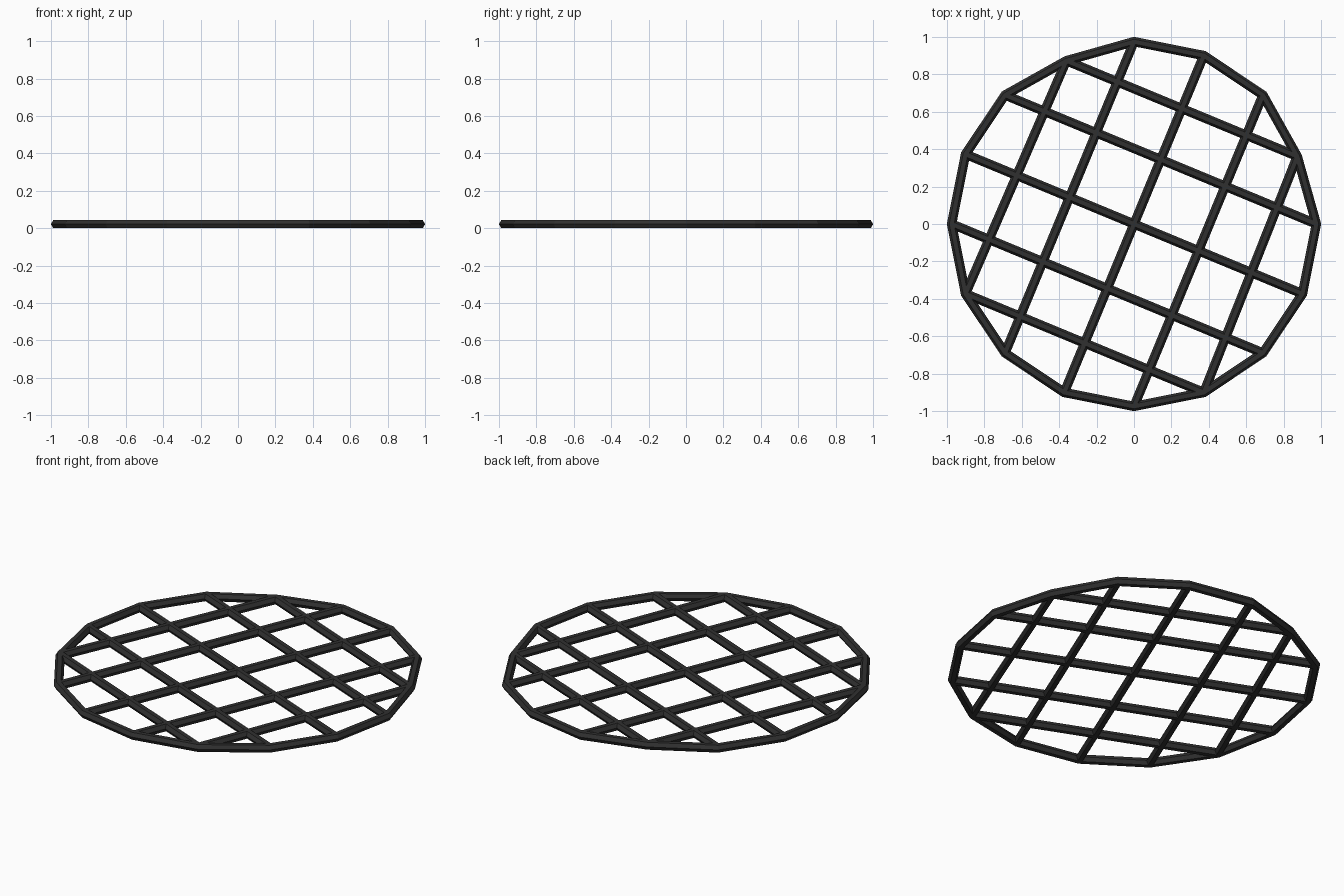
import bpy, bmesh, math
from mathutils import Vector

if "Cube" in bpy.data.objects:
    bpy.data.objects.remove(bpy.data.objects["Cube"])

R, T = 0.975, 0.025                 # ring radius, bar radius (hexagonal)
Z = T * math.cos(math.pi / 6)


def node(deg):
    # two ring corners sit slightly inward
    r = 0.945 if deg % 360 in (22.5, 112.5) else R
    a = math.radians(deg)
    return Vector((r * math.cos(a), r * math.sin(a), Z))


def sweep(name, pts, closed):
    """Sweep a flat-topped hexagon along points with mitred corners."""
    bm = bmesh.new()
    n, rings = len(pts), []
    for i, p in enumerate(pts):
        nxt = pts[(i + 1) % n] if closed or i < n - 1 else None
        prv = pts[i - 1] if closed or i > 0 else None
        d1 = (nxt - p).normalized() if nxt else (p - prv).normalized()
        d0 = (p - prv).normalized() if prv else d1
        t = (d0 + d1).normalized()
        side = Vector((t.y, -t.x, 0)) / t.dot(d1)
        rings.append([bm.verts.new(p + side * T * math.cos(k * math.pi / 3)
                                   + Vector((0, 0, T * math.sin(k * math.pi / 3))))
                      for k in range(6)])
    for i in range(n if closed else n - 1):
        a, b = rings[i], rings[(i + 1) % n]
        for k in range(6):
            j = (k + 1) % 6
            bm.faces.new((a[k], a[j], b[j], b[k]))
    if not closed:
        bm.faces.new(rings[0])
        bm.faces.new(rings[-1])
    bmesh.ops.recalc_face_normals(bm, faces=bm.faces)
    me = bpy.data.meshes.new(name)
    bm.to_mesh(me)
    bm.free()
    ob = bpy.data.objects.new(name, me)
    bpy.context.collection.objects.link(ob)
    me.materials.append(mat)


mat = bpy.data.materials.new("dark_metal")
mat.diffuse_color = (0.03, 0.03, 0.03, 1)
mat.use_nodes = True
mat.node_tree.nodes["Principled BSDF"].inputs["Base Color"].default_value = mat.diffuse_color

# sixteen-sided outer rim
sweep("rim", [node(k * 22.5) for k in range(16)], True)

# two crossing sets of five bars, joining rim corners
for label, axis in (("cross_bar", 67.5), ("long_bar", -22.5)):
    for i, half in enumerate((45, 67.5, 90, 112.5, 135)):
        sweep(f"{label}_{i + 1}", [node(axis + half), node(axis - half)], False)
